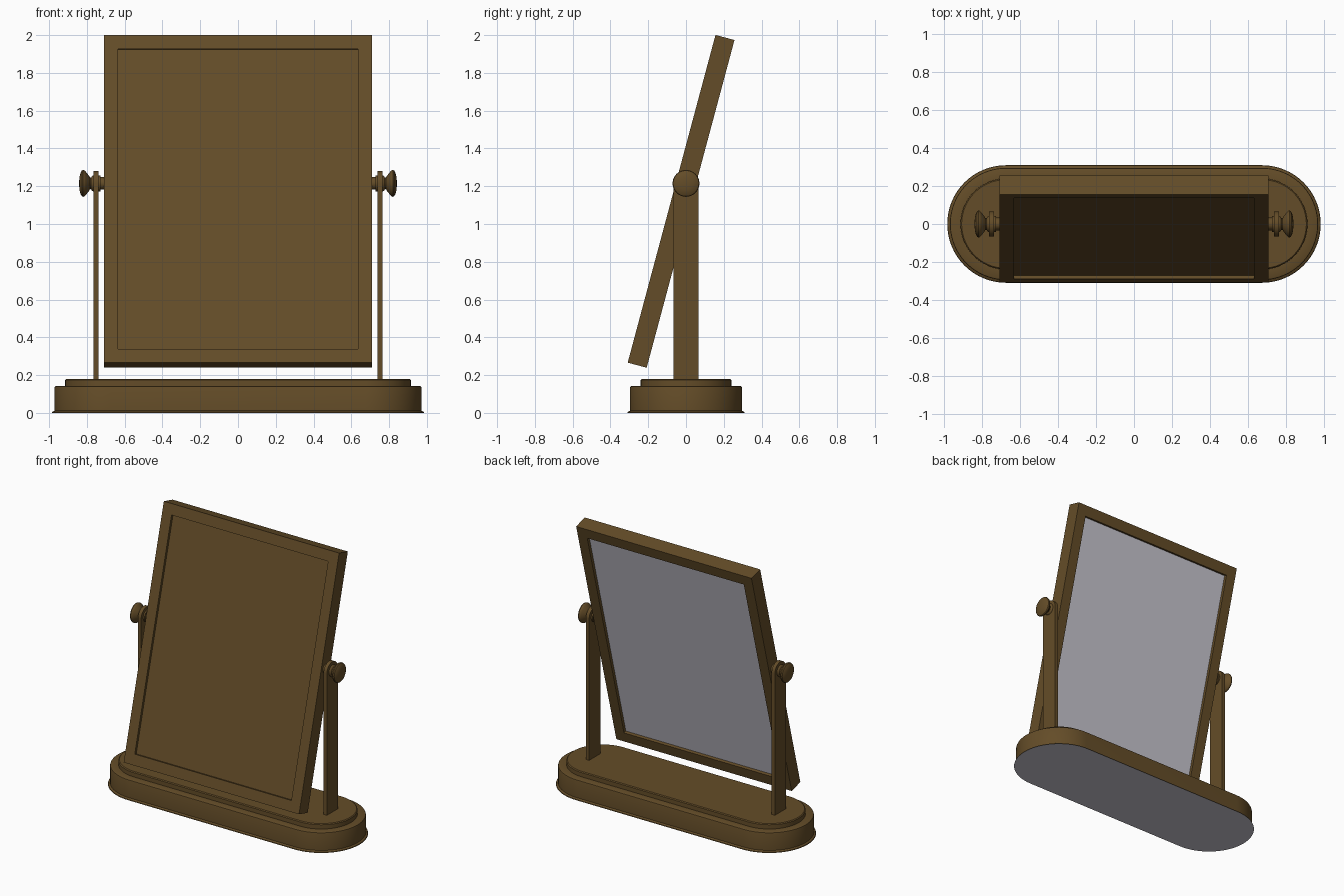
import bpy, bmesh, math
from mathutils import Matrix, Vector

if "Cube" in bpy.data.objects:
    bpy.data.objects.remove(bpy.data.objects["Cube"])


def material(name, rgb):
    m = bpy.data.materials.new(name)
    m.diffuse_color = (*rgb, 1)
    m.use_nodes = True
    m.node_tree.nodes["Principled BSDF"].inputs["Base Color"].default_value = m.diffuse_color
    return m


wood = material("brown_wood", (0.127, 0.073, 0.021))
silver = material("silver_grey", (0.58, 0.57, 0.63))


def finish(bm, name):
    bmesh.ops.recalc_face_normals(bm, faces=bm.faces[:])
    me = bpy.data.meshes.new(name)
    bm.to_mesh(me)
    bm.free()
    ob = bpy.data.objects.new(name, me)
    bpy.context.collection.objects.link(ob)
    me.materials.append(wood)
    me.materials.append(silver)
    bpy.ops.object.select_all(action='DESELECT')
    bpy.context.view_layer.objects.active = ob
    ob.select_set(True)
    bpy.ops.object.shade_smooth_by_angle(angle=math.radians(35))
    return ob


def loft(name, rings, first_cap_material=0):
    """Skin a list of equal-length closed rings and cap both ends."""
    bm = bmesh.new()
    vs = [[bm.verts.new(p) for p in ring] for ring in rings]
    n = len(vs[0])
    for a, b in zip(vs, vs[1:]):
        for i in range(n):
            j = (i + 1) % n
            bm.faces.new((a[i], a[j], b[j], b[i]))
    bm.faces.new(vs[0]).material_index = first_cap_material
    bm.faces.new(vs[-1])
    return finish(bm, name)


def stadium(r, z, half=0.675, n=32):
    pts = []
    for side, start in ((1, -math.pi / 2), (-1, math.pi / 2)):
        for i in range(n + 1):
            a = start + math.pi * i / n
            pts.append((side * half + r * math.cos(a), r * math.sin(a), z))
    return pts


# base: stepped pill-shaped plinth with a thin flared foot and grey underside
base_profile = [(0.31, 0), (0.308, 0.005), (0.296, 0.012), (0.296, 0.134), (0.294, 0.14),
                (0.288, 0.143), (0.24, 0.143), (0.24, 0.174), (0.234, 0.18)]
loft("base", [stadium(r, z) for r, z in base_profile], 1)

PIVOT = 1.215


def post_outline(x, r=0.065, n=20):
    arc = [(x, r * math.cos(math.pi * i / n), PIVOT + r * math.sin(math.pi * i / n))
           for i in range(n + 1)]
    return arc + [(x, -r, 0.17), (x, r, 0.17)]


def circle(x, r, n=40):
    return [(x, r * math.cos(2 * math.pi * i / n), PIVOT + r * math.sin(2 * math.pi * i / n))
            for i in range(n)]


# knob profile: spindle, collar, neck and domed disc
knob_profile = [(0.70, 0.033), (0.728, 0.033), (0.728, 0.042), (0.738, 0.042), (0.768, 0.042),
                (0.774, 0.038), (0.778, 0.03), (0.784, 0.032), (0.79, 0.042), (0.806, 0.062),
                (0.813, 0.069), (0.82, 0.071), (0.827, 0.068), (0.834, 0.055),
                (0.839, 0.035), (0.841, 0.012)]

# posts and knobs on both sides
for s, side in ((-1, "left"), (1, "right")):
    loft(side + "_post", [post_outline(s * 0.739), post_outline(s * 0.765)])
    loft(side + "_knob", [circle(s * x, r) for x, r in knob_profile])

# tilted frame: recessed wooden panel at the front, recessed mirror at the back
bm = bmesh.new()
bmesh.ops.create_cube(bm, size=1, matrix=Matrix.Diagonal((1.42, 0.104, 1.796, 1)))
bm.normal_update()
for sign, depth, index in ((-1, 0.018, 0), (1, 0.022, 1)):
    face = max(bm.faces, key=lambda f: f.normal.y * sign * f.calc_area())
    bmesh.ops.inset_individual(bm, faces=[face], thickness=0.076, use_even_offset=True)
    panel = bmesh.ops.extrude_discrete_faces(bm, faces=[face])["faces"][0]
    bmesh.ops.translate(bm, verts=panel.verts[:], vec=Vector((0, -sign * depth, 0)))
    panel.material_index = index
    bm.normal_update()
bmesh.ops.transform(bm, verts=bm.verts[:],
                    matrix=Matrix.Translation((0, -0.026, 1.12)) @ Matrix.Rotation(math.radians(-15), 4, 'X'))
finish(bm, "mirror_frame")
